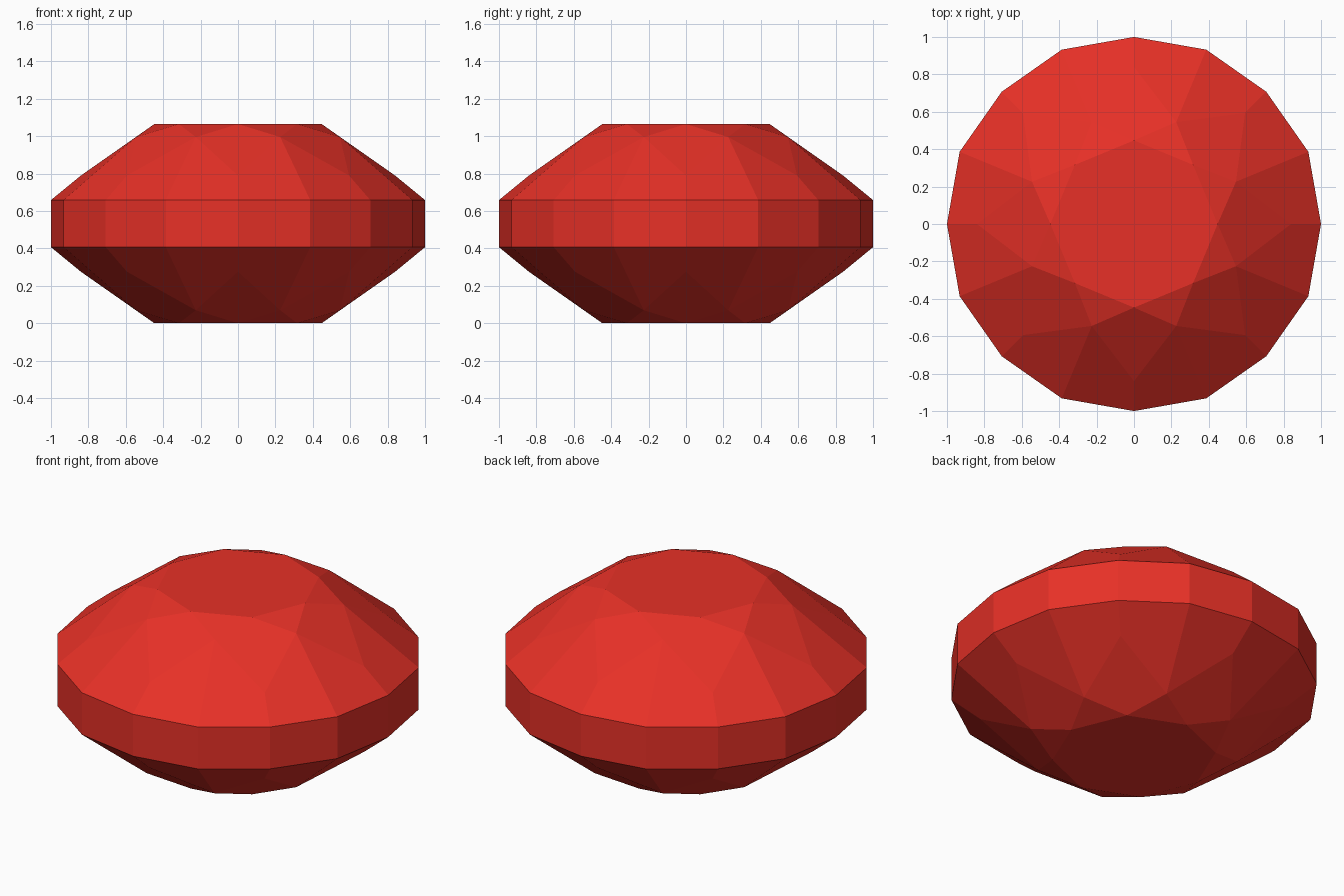
import bpy, bmesh
from math import sin, cos, pi

if "Cube" in bpy.data.objects:
    bpy.data.objects.remove(bpy.data.objects["Cube"])

MID = 0.5325          # height of the mirror plane through the girdle
N = 8                 # symmetry of the cut

bm = bmesh.new()


def ring(radius, z, half_step=False):
    """Eight points around the z axis, optionally turned by half a step."""
    off = 0.5 if half_step else 0.0
    return [bm.verts.new((radius * cos((i + off) * 2 * pi / N),
                          radius * sin((i + off) * 2 * pi / N), z)) for i in range(N)]


def half_gem(s):
    """Facets of the crown (s=1) or pavilion (s=-1); returns the girdle loop."""
    table = ring(0.447, MID + s * 0.5325)
    star = ring(0.59, MID + s * 0.463, True)
    kite = ring(0.84, MID + s * 0.257)
    g_even = ring(1.0, MID + s * 0.126)
    g_odd = ring(1.009, MID + s * 0.126, True)
    bm.faces.new(table)
    for i in range(N):
        j = (i + 1) % N
        bm.faces.new((table[i], star[i], table[j]))                # star facet
        bm.faces.new((table[i], star[i - 1], kite[i], star[i]))    # main kite facet
        bm.faces.new((star[i], kite[i], g_even[i], g_odd[i]))      # girdle facets
        bm.faces.new((star[i], g_odd[i], g_even[j], kite[j]))
    return [v for pair in zip(g_even, g_odd) for v in pair]


# Crown, pavilion and the upright girdle band between them
top, bottom = half_gem(1), half_gem(-1)
for i in range(2 * N):
    j = (i + 1) % (2 * N)
    bm.faces.new((bottom[i], bottom[j], top[j], top[i]))
bmesh.ops.recalc_face_normals(bm, faces=bm.faces[:])

mesh = bpy.data.meshes.new("gemstone")
bm.to_mesh(mesh)
bm.free()
gem = bpy.data.objects.new("gemstone", mesh)
bpy.context.collection.objects.link(gem)

# Red gem colour
red = bpy.data.materials.new("gem_red")
red.diffuse_color = (0.8, 0.03, 0.02, 1)
red.use_nodes = True
red.node_tree.nodes["Principled BSDF"].inputs["Base Color"].default_value = red.diffuse_color
mesh.materials.append(red)
